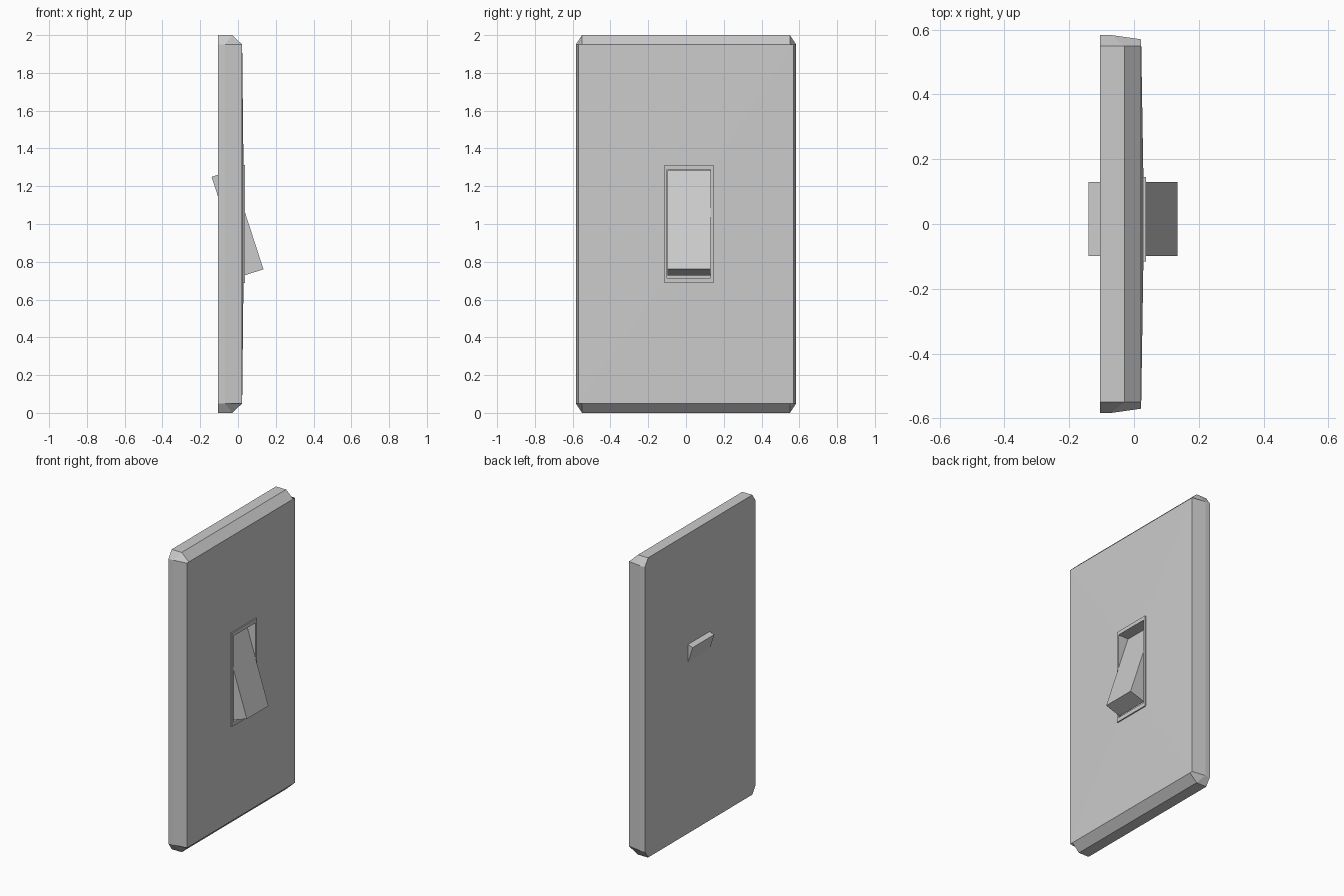
import bpy, bmesh, math

if "Cube" in bpy.data.objects:
    bpy.data.objects.remove(bpy.data.objects["Cube"])

grey = bpy.data.materials.new("light_grey_plastic")
grey.diffuse_color = (0.6, 0.6, 0.6, 1)
grey.use_nodes = True
grey.node_tree.nodes["Principled BSDF"].inputs["Base Color"].default_value = grey.diffuse_color


def finish(name, bm):
    bmesh.ops.recalc_face_normals(bm, faces=bm.faces)
    mesh = bpy.data.meshes.new(name)
    bm.to_mesh(mesh)
    bm.free()
    mesh.materials.append(grey)
    obj = bpy.data.objects.new(name, mesh)
    bpy.context.collection.objects.link(obj)
    return obj


def octagon(x_side, x_top, y_side, y_top, z_side, z_top):
    """Outline with cut corners; half heights are measured from z = 1."""
    pts = []
    for sy, sz in ((1, 1), (-1, 1), (-1, -1), (1, -1)):
        pair = [(x_side, sy * y_side, 1 + sz * z_side),
                (x_top, sy * y_top, 1 + sz * z_top)]
        pts += pair if sy == sz else pair[::-1]
    return pts


def rect(x, y0, y1, z0, z1):
    """Rectangle with doubled corners so it bridges to an octagon."""
    corners = ((x, y1, z1), (x, y0, z1), (x, y0, z0), (x, y1, z0))
    return [c for c in corners for _ in (0, 1)]


def loft(name, rings):
    bm = bmesh.new()
    lookup = {}

    def face(points):
        points = list(dict.fromkeys(points))
        if len(points) > 2:
            bm.faces.new([lookup.setdefault(p, None) or new_vert(p) for p in points])

    def new_vert(p):
        lookup[p] = bm.verts.new(p)
        return lookup[p]

    for a, b in zip(rings, rings[1:]):
        for i in range(8):
            j = (i + 1) % 8
            face((a[i], a[j], b[j], b[i]))
    face(rings[0])
    face(rings[-1])
    return finish(name, bm)


# wall plate: bevelled body, slightly domed front, raised frame and recess
loft("wall_plate", [
    octagon(-0.105, -0.105, 0.583, 0.55, 0.95, 1.0),
    octagon(-0.07, -0.03, 0.583, 0.55, 0.95, 1.0),
    octagon(0.022, 0.022, 0.57, 0.55, 0.95, 0.95),
    rect(0.029, -0.115, 0.145, 0.688, 1.313),
    rect(0.037, -0.115, 0.145, 0.688, 1.313),
    rect(0.037, -0.101, 0.131, 0.715, 1.288),
    rect(-0.06, -0.101, 0.131, 0.715, 1.288),
])

# tilted rocker, its upper end pokes through the back
bm = bmesh.new()
bmesh.ops.create_cube(bm, size=1)
bmesh.ops.scale(bm, vec=(0.11, 0.228, 0.55), verts=bm.verts)
rocker = finish("rocker_switch", bm)
rocker.location = (-0.0025, 0.015, 1.005)
rocker.rotation_euler = (0, math.radians(-18), 0)
